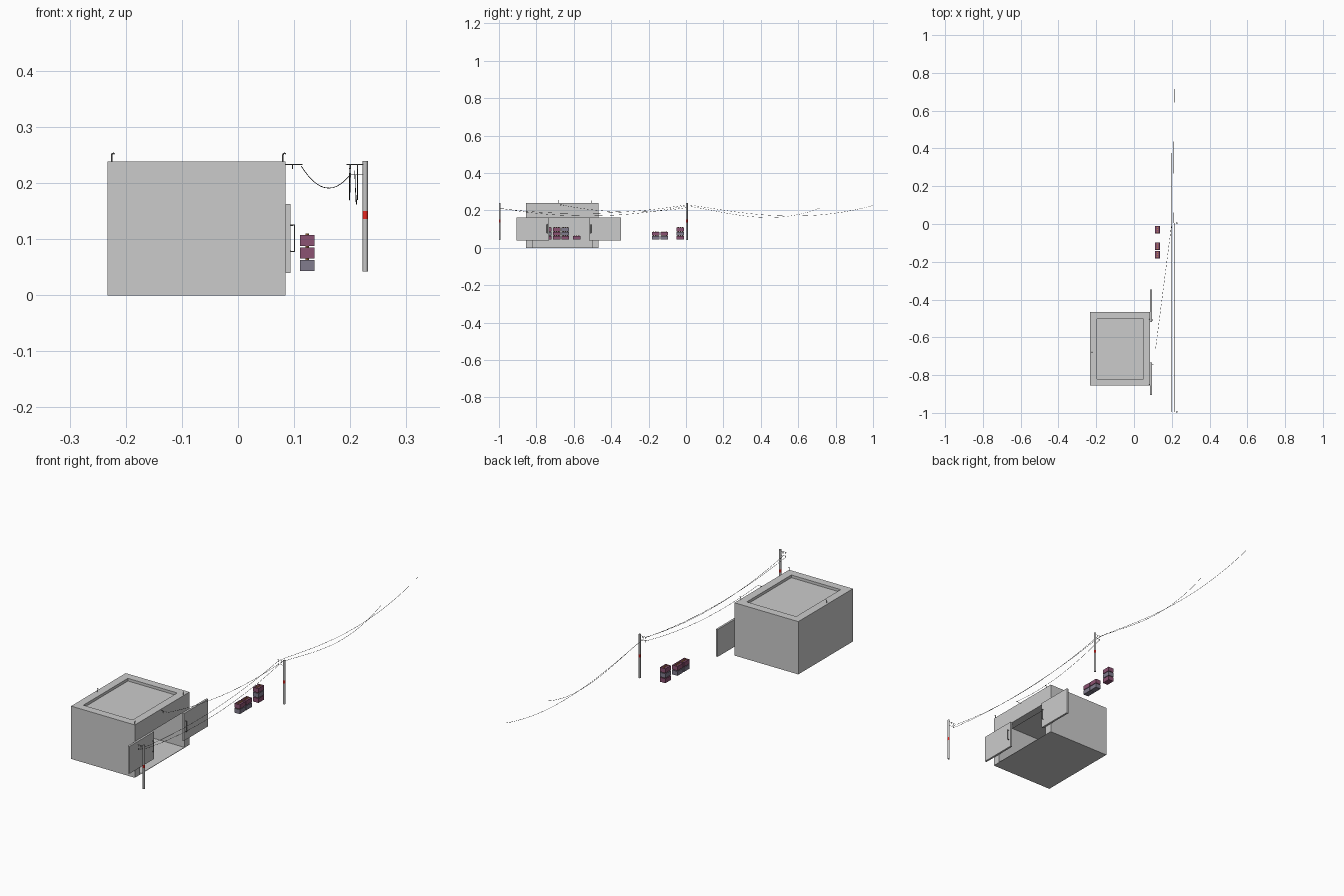
import bpy, bmesh, math
from mathutils import Vector, Matrix

if "Cube" in bpy.data.objects:
    bpy.data.objects.remove(bpy.data.objects["Cube"])


def material(name, r, g, b):
    m = bpy.data.materials.new(name)
    m.diffuse_color = (r, g, b, 1)
    m.use_nodes = True
    m.node_tree.nodes["Principled BSDF"].inputs["Base Color"].default_value = m.diffuse_color
    return m


GREY = material("concrete grey", 0.60, 0.60, 0.60)
STEEL = material("dark steel", 0.20, 0.20, 0.20)
POLE = material("pole grey", 0.56, 0.56, 0.56)
WIRE = material("wire black", 0.05, 0.05, 0.05)
RED = material("marker red", 0.80, 0.02, 0.015)
PLUM = material("crate plum", 0.26, 0.085, 0.17)
SLATE = material("crate slate", 0.22, 0.20, 0.27)
AMBER = material("bottle amber", 0.55, 0.24, 0.06)


def finish(name, bm, mats):
    me = bpy.data.meshes.new(name)
    bm.to_mesh(me)
    bm.free()
    for m in mats:
        me.materials.append(m)
    ob = bpy.data.objects.new(name, me)
    bpy.context.collection.objects.link(ob)
    return ob


def add_box(bm, lo, hi):
    lo, hi = Vector(lo), Vector(hi)
    mat = Matrix.Translation((lo + hi) / 2) @ Matrix.Diagonal((*(hi - lo), 1))
    return bmesh.ops.create_cube(bm, size=1, matrix=mat)["verts"]


def box(name, lo, hi, mat):
    bm = bmesh.new()
    add_box(bm, lo, hi)
    return finish(name, bm, [mat])


def add_cyl(bm, base, r, h, sides):
    mat = Matrix.Translation(Vector(base) + Vector((0, 0, h / 2)))
    return bmesh.ops.create_cone(bm, cap_ends=True, segments=sides, radius1=r,
                                 radius2=r, depth=h, matrix=mat)["verts"]


def tube(name, paths, r, mat):
    """Round bars or wires following one or more point paths."""
    cu = bpy.data.curves.new(name, "CURVE")
    cu.dimensions = "3D"
    cu.bevel_depth = r
    cu.bevel_resolution = 1
    cu.use_fill_caps = True
    for pts in paths:
        s = cu.splines.new("POLY")
        s.points.add(len(pts) - 1)
        for p, co in zip(s.points, pts):
            p.co = (*co, 1)
    cu.materials.append(mat)
    ob = bpy.data.objects.new(name, cu)
    bpy.context.collection.objects.link(ob)
    return ob


def cut(target, lo, hi):
    c = box("cutter", lo, hi, GREY)
    c.hide_render = True
    c.hide_viewport = True
    c.display_type = "WIRE"
    mod = target.modifiers.new("cut", "BOOLEAN")
    mod.operation = "DIFFERENCE"
    mod.solver = "EXACT"
    mod.object = c


# Building shell: room, doorway and sunken roof cut out of one block
X0, X1, Y0, Y1, H = -0.233, 0.085, -0.856, -0.467, 0.238
W = 0.036
building = box("building", (X0, Y0, 0), (X1, Y1, H), GREY)
cut(building, (X0 + W, Y0 + W, 0.002), (X1 - W, Y1 - W, 0.2))
cut(building, (X1 - W - 0.01, Y0 + W, 0.002), (X1 + 0.05, Y1 - W, 0.163))
cut(building, (X0 + W, Y0 + W, H - 0.012), (X1 - W, Y1 - W, H + 0.05))

# Sliding doors with pull handles
for side, y0, y1, hy in (("left", -0.906, -0.732, -0.743), ("right", -0.519, -0.347, -0.508)):
    box(side + "_door", (X1, y0, 0.04), (0.094, y1, 0.163), GREY)
    tube(side + "_door_handle", [[(0.093, hy, 0.078), (0.101, hy, 0.078),
                                  (0.101, hy, 0.125), (0.093, hy, 0.125)]], 0.0016, STEEL)

# Hooked vents along the roof edge
for i, (x, y) in enumerate(((-0.225, -0.68), (0.08, -0.85), (0.08, -0.505))):
    pts = [(x, y, H - 0.002), (x, y, 0.247)]
    pts += [(x + 0.003 - 0.003 * math.cos(a), y, 0.25 + 0.003 * math.sin(a))
            for a in (0, 0.8, 1.57, 2.4)]
    tube(f"roof_hook_{i}", [pts], 0.0014, STEEL)

# Wall bracket carrying the building's cable
tube("wall_bracket", [[(0.08, -0.67, 0.233), (0.115, -0.67, 0.233)],
                      [(0.097, -0.67, 0.233), (0.097, -0.67, 0.225)]], 0.0006, STEEL)

# Utility poles with red band, crossbars and insulators
PX = 0.2268
for n, y in (("front", -0.995), ("middle", 0.005)):
    bm = bmesh.new()
    add_cyl(bm, (PX, y, 0.042), 0.0045, 0.197, 12)
    for z in (0.136, 0.150):
        bmesh.ops.bisect_plane(bm, geom=bm.verts[:] + bm.edges[:] + bm.faces[:],
                               plane_co=(0, 0, z), plane_no=(0, 0, 1))
    for f in bm.faces:
        f.material_index = int(0.137 < f.calc_center_median().z < 0.149)
    finish(n + "_pole", bm, [POLE, RED])
    tube(n + "_crossbars", [[(0.193, y, 0.233), (PX, y, 0.233)],
                            [(0.198, y, 0.215), (PX, y, 0.215)]], 0.0007, STEEL)
    bm = bmesh.new()
    for x, z in ((0.2, 0.225), (0.213, 0.225), (0.2, 0.21)):
        add_cyl(bm, (x, y, z), 0.0013, 0.008, 8)
    finish(n + "_insulators", bm, [STEEL])


def wire(name, a, b, sag, skew=1.0, n=28):
    """Hanging wire; skew above 1 moves the low point towards b."""
    a, b = Vector(a), Vector(b)
    pts = []
    for i in range(n + 1):
        t = i / n
        s = t ** skew
        pts.append(a.lerp(b, t) - Vector((0, 0, 4 * sag * s * (1 - s))))
    tube(name, [pts], 0.0006, WIRE)


# Sagging wires
wire("front_wire_upper", (0.2, -0.995, 0.210), (0.2, 0.005, 0.23), 0.036)
wire("front_wire_lower", (0.213, -0.995, 0.212), (0.213, 0.005, 0.225), 0.048)
wire("back_wire_upper", (0.2, 0.005, 0.23), (0.198, 1.0, 0.226), 0.058, 1.2)
wire("back_wire_lower", (0.208, 0.005, 0.222), (0.213, 0.715, 0.212), 0.054, 1.35)
wire("building_wire", (0.113, -0.67, 0.23), (0.2, 0.005, 0.215), 0.031)

# Bottle crates: recessed top with a central row of bottle necks above the rim
CX, CY, CH, PITCH = 0.0265, 0.04, 0.0198, 0.0225


def crate(name, x, y, z, mat):
    bm = bmesh.new()
    add_box(bm, (x - CX / 2, y - CY / 2, z), (x + CX / 2, y + CY / 2, z + CH))
    bm.faces.ensure_lookup_table()
    top = max(bm.faces, key=lambda f: f.calc_center_median().z)
    bmesh.ops.inset_region(bm, faces=[top], thickness=0.002)
    bmesh.ops.translate(bm, verts=top.verts, vec=(0, 0, -0.002))
    shell = set(bm.faces)
    for j in (-1, 0, 1):
        add_cyl(bm, (x, y + j * 0.0115, z + CH - 0.002), 0.0032, 0.0045, 8)
    for f in bm.faces:
        f.material_index = 0 if f in shell else 1
    finish(name, bm, [mat, AMBER])


stacks = [(0.1235, -0.162, "SP"), (0.1235, -0.117, "SP"), (0.1235, -0.03, "PSP"),
          (-0.15, -0.738, "PSP"), (-0.15, -0.692, "PPP"), (-0.15, -0.645, "PSS"),
          (-0.15, -0.585, "P")]
for s, (x, y, cols) in enumerate(stacks):
    for k, c in enumerate(cols):
        crate(f"crate_{s}_{k}", x, y, 0.043 + k * PITCH, PLUM if c == "P" else SLATE)
